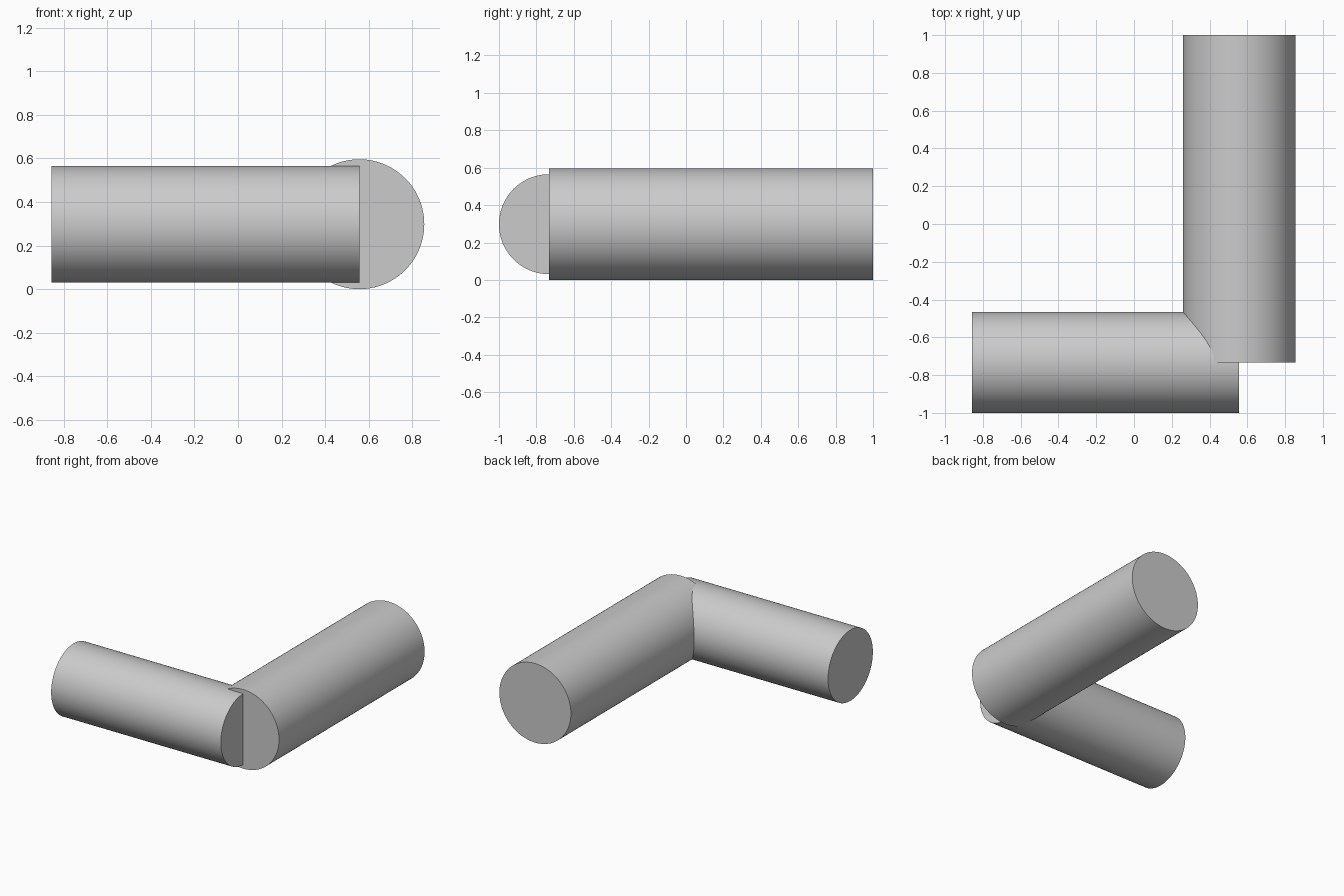
import bpy
from math import pi
from mathutils import Vector

cube = bpy.data.objects.get("Cube")
if cube:
    bpy.data.objects.remove(cube, do_unlink=True)

# Single plain grey
GREY = (0.6, 0.6, 0.6, 1.0)
grey = bpy.data.materials.new("light_grey")
grey.use_nodes = True
grey.diffuse_color = GREY
shader = next(n for n in grey.node_tree.nodes if n.type == 'BSDF_PRINCIPLED')
shader.inputs["Base Color"].default_value = GREY


def pipe(name, start, end, radius, rotation):
    """Capped smooth cylinder between two axis-aligned points."""
    start, end = Vector(start), Vector(end)
    bpy.ops.mesh.primitive_cylinder_add(
        vertices=96, radius=radius, depth=(end - start).length,
        location=(start + end) / 2, rotation=rotation)
    obj = bpy.context.object
    obj.name = name
    obj.data.materials.append(grey)
    bpy.ops.object.shade_smooth_by_angle()
    return obj


# The two arms meet at the corner, where their axes cross
corner = (0.557, -0.733, 0.298)
pipe("side_arm", (-0.857, -0.733, 0.298), corner, 0.267, (0, pi / 2, 0))
pipe("long_arm", corner, (0.557, 1.0, 0.298), 0.298, (pi / 2, 0, 0))
